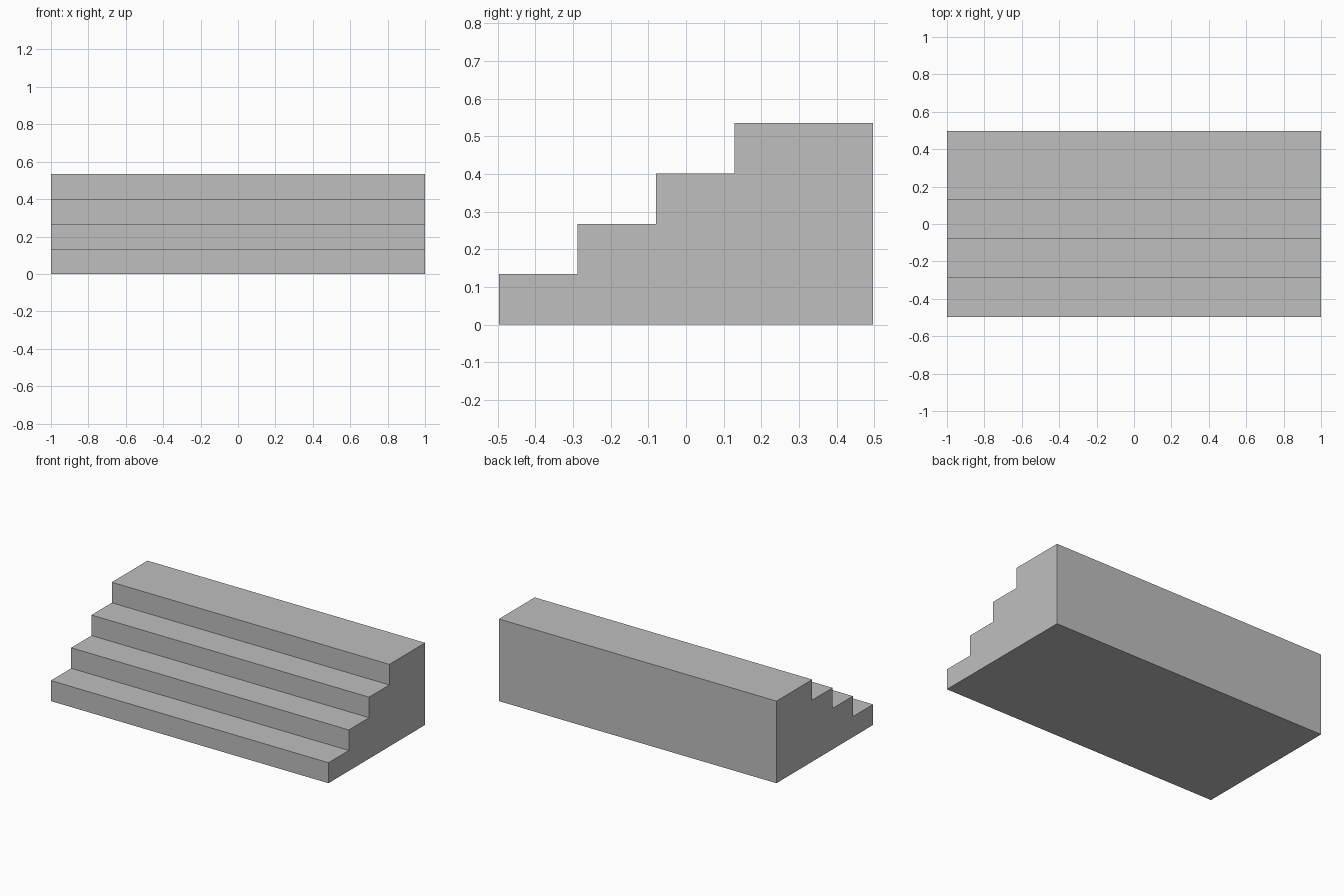
import bpy
import bmesh

cube = bpy.data.objects.get("Cube")
if cube:
    bpy.data.objects.remove(cube, do_unlink=True)

# Plain stone colour
GREY = (0.52, 0.52, 0.52, 1.0)
stone = bpy.data.materials.new("grey_stone")
stone.use_nodes = True
stone.diffuse_color = GREY
stone.node_tree.nodes["Principled BSDF"].inputs["Base Color"].default_value = GREY

# Staircase dimensions
STEPS = 4
WIDTH = 2.0
FRONT, BACK = -0.497, 0.497
TREAD = 0.2087
RISE = 0.1337

# Stepped side profile: back corner, front corner, then each riser and tread
profile = [(BACK, 0.0), (FRONT, 0.0)]
for i in range(STEPS):
    y = FRONT + i * TREAD
    y_next = BACK if i == STEPS - 1 else y + TREAD
    top = (i + 1) * RISE
    profile += [(y, top), (y_next, top)]

# Extrude the profile across the full width
bm = bmesh.new()
side = bm.faces.new([bm.verts.new((-WIDTH / 2, y, z)) for y, z in profile])
result = bmesh.ops.extrude_face_region(bm, geom=[side], use_keep_orig=True)
moved = [v for v in result["geom"] if isinstance(v, bmesh.types.BMVert)]
bmesh.ops.translate(bm, verts=moved, vec=(WIDTH, 0, 0))
bmesh.ops.recalc_face_normals(bm, faces=bm.faces)

mesh = bpy.data.meshes.new("staircase")
bm.to_mesh(mesh)
bm.free()
mesh.materials.append(stone)
staircase = bpy.data.objects.new("staircase", mesh)
bpy.context.scene.collection.objects.link(staircase)
